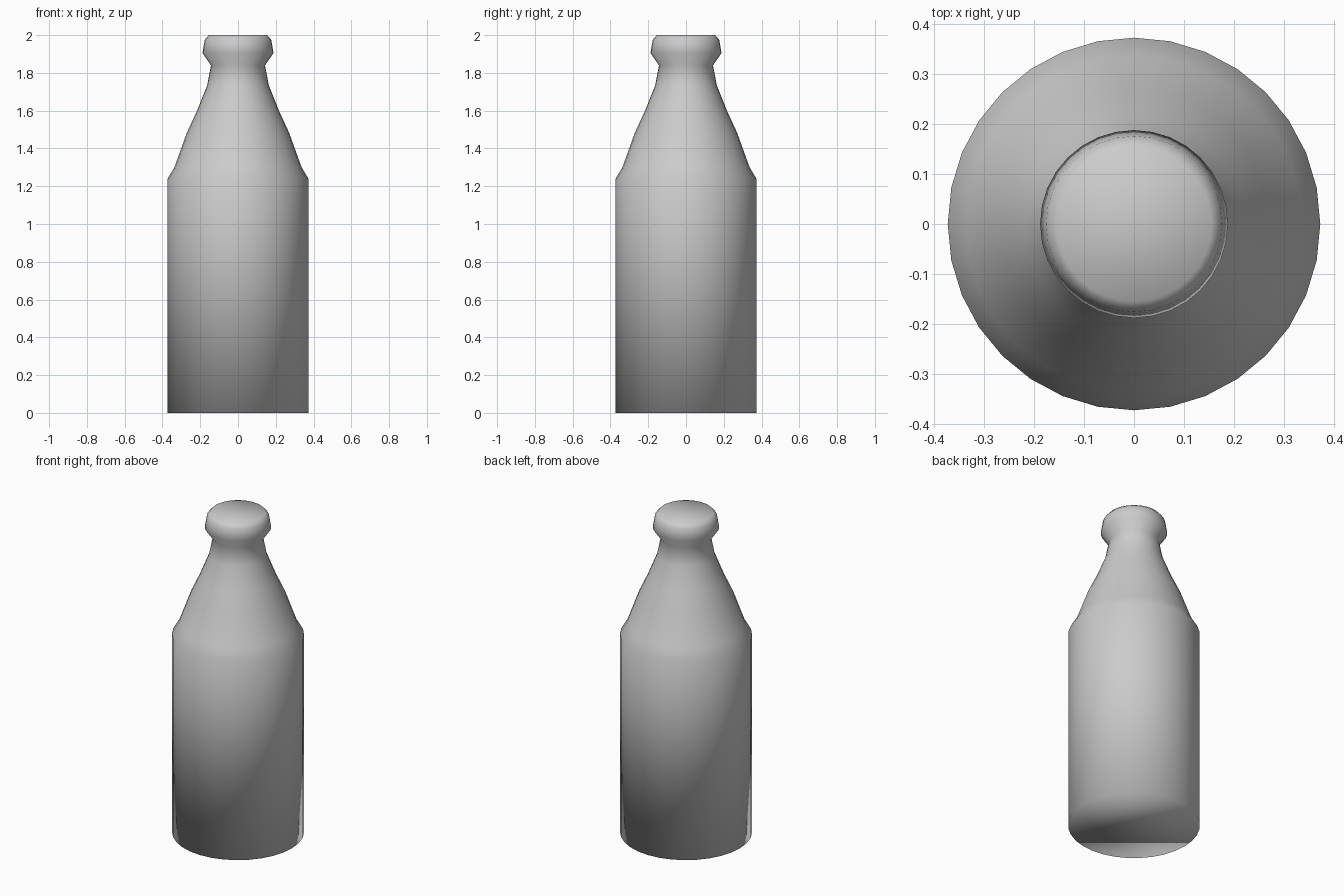
import bpy, bmesh
from math import cos, sin, tau

if "Cube" in bpy.data.objects:
    bpy.data.objects.remove(bpy.data.objects["Cube"])

SIDES = 32

# Outer profile of the bottle: (radius, height)
PROFILE = [(0.373, 0.0), (0.373, 1.24), (0.337, 1.30), (0.27, 1.485),
           (0.218, 1.597), (0.163, 1.735), (0.143, 1.84), (0.188, 1.905),
           (0.176, 1.975), (0.155, 2.0)]


def lathe(name, profile, sides):
    """Spin a profile round z, closing both ends with flat caps."""
    bm = bmesh.new()
    rings = [[bm.verts.new((r * cos(tau * i / sides), r * sin(tau * i / sides), z))
              for i in range(sides)] for r, z in profile]
    for low, high in zip(rings, rings[1:]):
        for i in range(sides):
            j = (i + 1) % sides
            bm.faces.new((low[i], low[j], high[j], high[i]))
    bm.faces.new(rings[0][::-1])
    bm.faces.new(rings[-1])
    for face in bm.faces:
        face.smooth = True
    mesh = bpy.data.meshes.new(name)
    bm.to_mesh(mesh)
    bm.free()
    obj = bpy.data.objects.new(name, mesh)
    bpy.context.collection.objects.link(obj)
    return obj


# Bottle with capped neck, smooth all over
lathe("bottle", PROFILE, SIDES)
